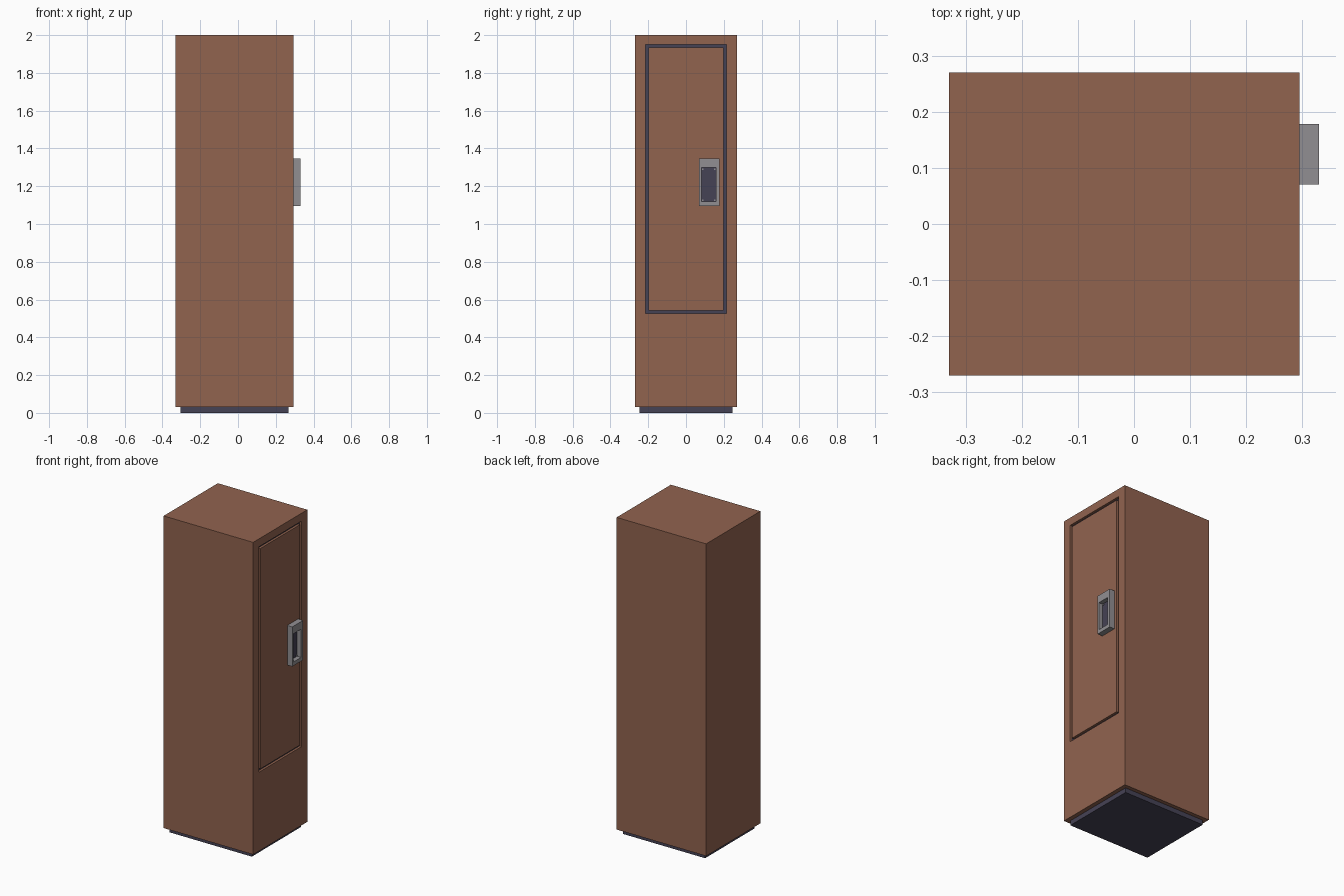
import bpy, bmesh

if "Cube" in bpy.data.objects:
    bpy.data.objects.remove(bpy.data.objects["Cube"])


def material(name, rgb):
    m = bpy.data.materials.new(name)
    m.diffuse_color = (*rgb, 1)
    m.use_nodes = True
    m.node_tree.nodes["Principled BSDF"].inputs["Base Color"].default_value = m.diffuse_color
    return m


brown = material("brown paint", (0.285, 0.125, 0.078))
dark = material("dark slate", (0.060, 0.054, 0.090))
grey = material("grey metal", (0.285, 0.275, 0.29))


def loft(name, rects, mats, bands):
    """Loft rectangles (x, y0, y1, z0, z1) along x and cap both ends.
    bands gives the material index of each band, then of the last cap."""
    bm = bmesh.new()
    rings = [[bm.verts.new((x, y, z)) for y, z in
              ((y0, z0), (y1, z0), (y1, z1), (y0, z1))]
             for x, y0, y1, z0, z1 in rects]
    bm.faces.new(rings[0][::-1]).material_index = bands[0]
    for a, b, mi in zip(rings, rings[1:], bands):
        for i in range(4):
            j = (i + 1) % 4
            bm.faces.new((a[i], a[j], b[j], b[i])).material_index = mi
    bm.faces.new(rings[-1]).material_index = bands[-1]
    bmesh.ops.recalc_face_normals(bm, faces=bm.faces)
    me = bpy.data.meshes.new(name)
    bm.to_mesh(me)
    bm.free()
    for m in mats:
        me.materials.append(m)
    ob = bpy.data.objects.new(name, me)
    bpy.context.collection.objects.link(ob)
    return ob


FRONT = 0.295   # x of the door face
GROOVE = 0.28   # x of the groove floor

# Cabinet with a door outlined by a dark groove
outer = (-0.214, 0.214, 0.527, 1.95)
inner = (-0.198, 0.198, 0.543, 1.934)
loft("cabinet_body", [
    (-0.33, -0.27, 0.27, 0.03, 2.0),
    (FRONT, -0.27, 0.27, 0.03, 2.0),
    (FRONT, *outer), (GROOVE, *outer),
    (GROOVE, *inner), (FRONT, *inner)],
    [brown, dark], [0, 0, 0, 1, 0, 0])

# Recessed plinth
loft("plinth", [(-0.305, -0.245, 0.245, 0, 0.03),
                (0.268, -0.245, 0.245, 0, 0.03)], [dark], [0, 0])

# Latch housing with a deep dark-floored recess
case = (0.07, 0.178, 1.096, 1.346)
hole = (0.081, 0.158, 1.12, 1.298)
loft("latch_housing", [(FRONT, *case), (0.33, *case),
                       (0.33, *hole), (0.302, *hole)],
     [grey, dark], [0, 0, 0, 1])

# Small screws in the corners of the recess
for y in (0.088, 0.151):
    for z in (1.127, 1.291):
        r = (y - 0.004, y + 0.004, z - 0.004, z + 0.004)
        loft("latch_screw", [(0.302, *r), (0.306, *r)], [grey], [0, 0])
